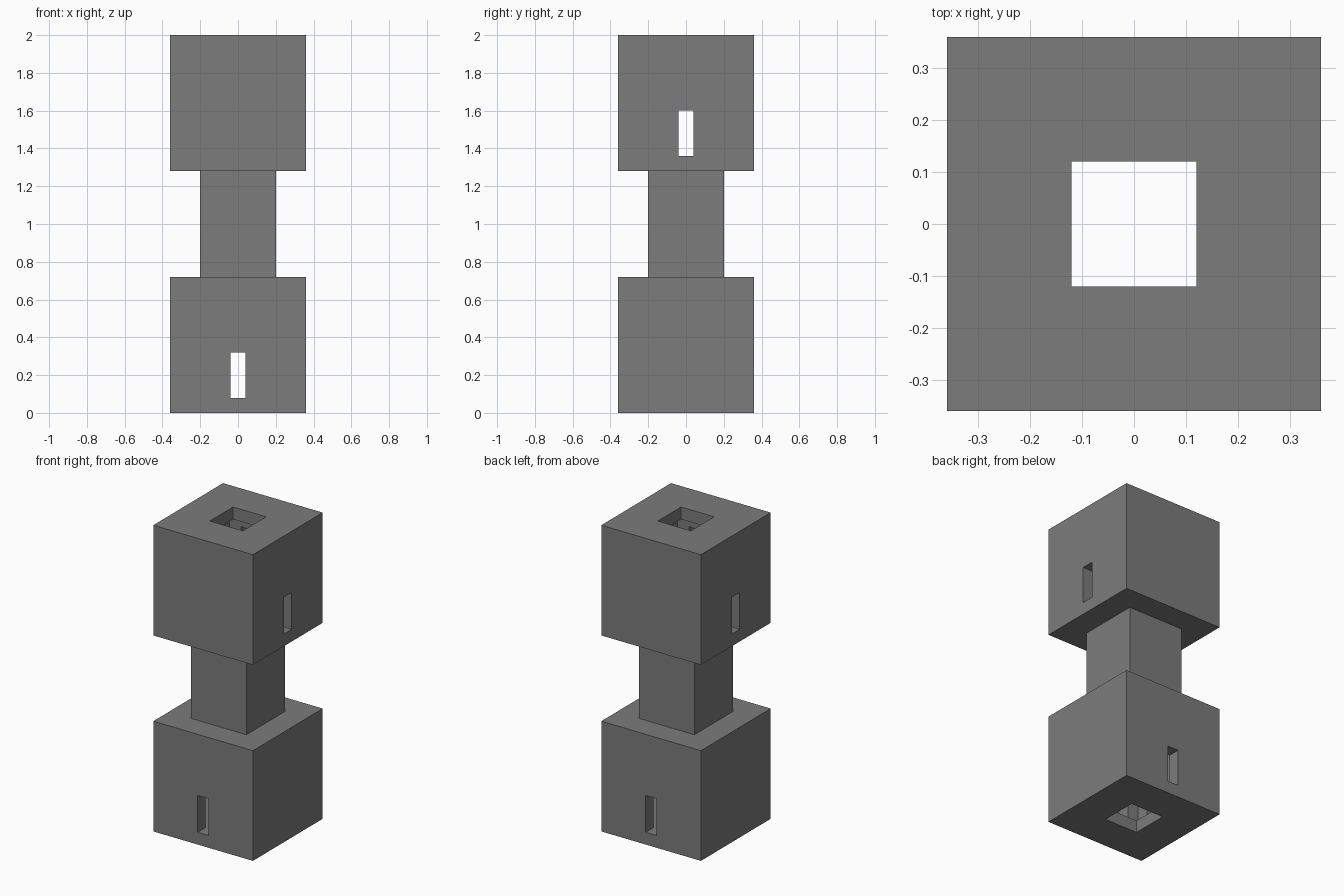
import bpy
import bmesh
from mathutils import Matrix, Vector

U = 0.08  # wall thickness, the module of the whole design

cube = bpy.data.objects.get("Cube")
if cube:
    bpy.data.objects.remove(cube, do_unlink=True)

stone = bpy.data.materials.new("dark_grey_stone")
stone.use_nodes = True
grey = (0.2, 0.2, 0.2, 1)
stone.diffuse_color = grey
stone.node_tree.nodes["Principled BSDF"].inputs["Base Color"].default_value = grey


def box(name, width, depth, low, high):
    """Box centred on the z axis, sized in modules."""
    bm = bmesh.new()
    size = Matrix.Diagonal(Vector((width * U, depth * U, (high - low) * U, 1)))
    place = Matrix.Translation((0, 0, (low + high) / 2 * U))
    bmesh.ops.create_cube(bm, size=1, matrix=place @ size)
    mesh = bpy.data.meshes.new(name)
    bm.to_mesh(mesh)
    bm.free()
    mesh.materials.append(stone)
    obj = bpy.data.objects.new(name, mesh)
    bpy.context.collection.objects.link(obj)
    return obj


def carve(obj, cutters):
    """Subtract each cutter in turn, bake the result and drop the cutters."""
    for cutter in cutters:
        cutter.hide_render = True
        mod = obj.modifiers.new("carve", "BOOLEAN")
        mod.operation = "DIFFERENCE"
        mod.solver = "EXACT"
        mod.object = cutter
    graph = bpy.context.evaluated_depsgraph_get()
    baked = bpy.data.meshes.new_from_object(obj.evaluated_get(graph))
    obj.modifiers.clear()
    obj.data = baked
    for cutter in cutters:
        bpy.data.objects.remove(cutter, do_unlink=True)


def chamber_block(name, base, slot_along_x):
    """Hollow cube with a shaft, a recessed chamber and a pair of slots."""
    block = box(name, 9, 9, base, base + 9)
    slot = (11, 1) if slot_along_x else (1, 11)
    carve(block, [
        box("shaft_cutter", 3, 3, base - 1, base + 10),
        box("chamber_cutter", 5, 5, base + 1, base + 8),
        box("side_recess_cutter", 7, 3, base + 1, base + 7),
        box("end_recess_cutter", 3, 7, base + 1, base + 7),
        box("slot_cutter", *slot, base + 1, base + 4),
    ])


# Lower and upper blocks, with slots turned a quarter from each other
chamber_block("lower_block", 0, False)
chamber_block("upper_block", 16, True)

# Open square tube joining the blocks
neck = box("neck", 5, 5, 9, 16)
carve(neck, [box("neck_cutter", 3, 3, 8, 17)])
bm = bmesh.new()
bm.from_mesh(neck.data)
ends = [f for f in bm.faces if abs(f.normal.z) > 0.5]
bmesh.ops.delete(bm, geom=ends, context="FACES")
bm.to_mesh(neck.data)
bm.free()
